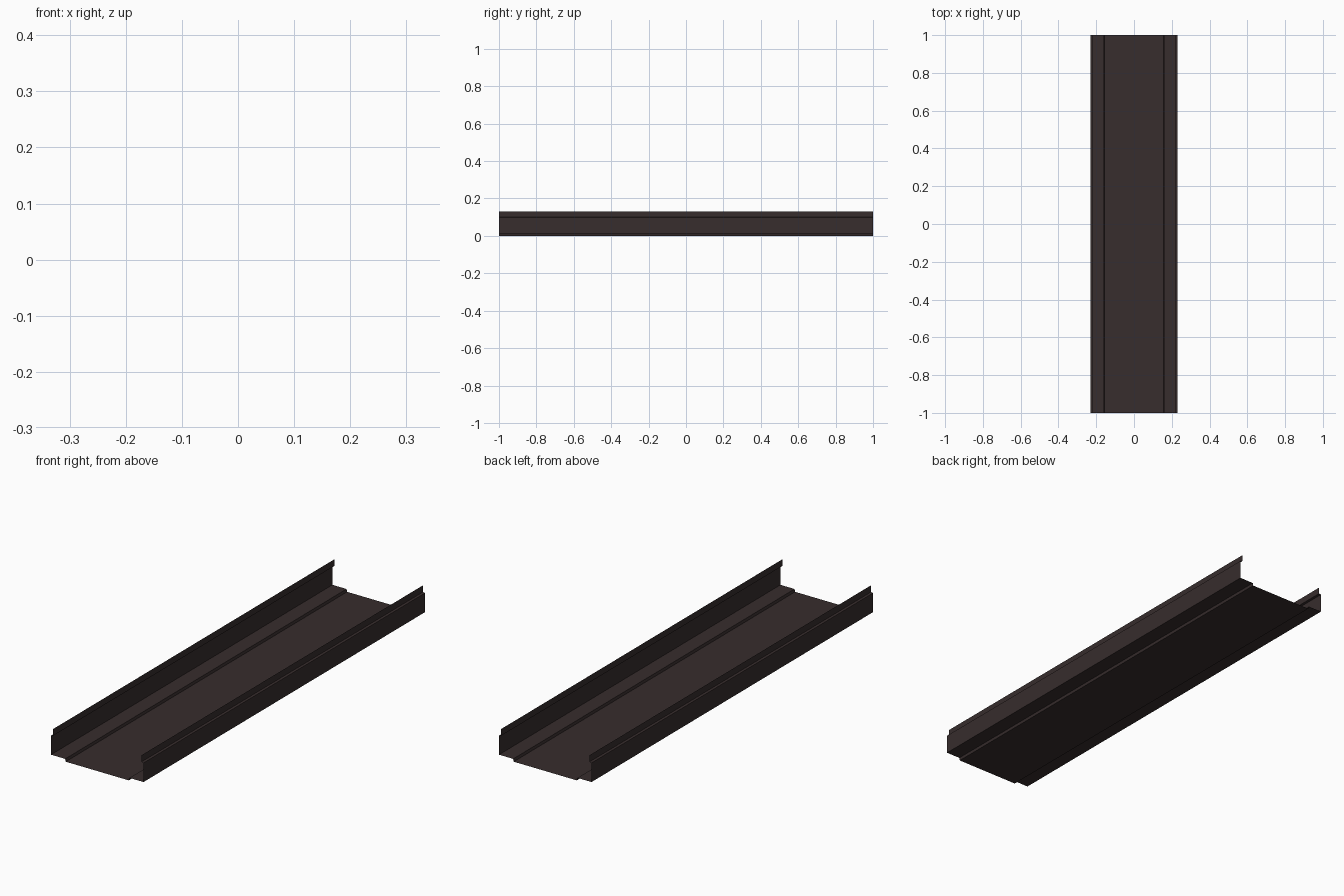
import bpy

if "Cube" in bpy.data.objects:
    bpy.data.objects.remove(bpy.data.objects["Cube"])

LENGTH = 2.0

# single flat colour
metal = bpy.data.materials.new("dark brown metal")
metal.diffuse_color = (0.038, 0.026, 0.026, 1.0)
metal.use_nodes = True
metal.node_tree.nodes["Principled BSDF"].inputs["Base Color"].default_value = metal.diffuse_color


def folded_sheet(name, profile):
    """Sweep an open x/z profile along y into a zero-thickness sheet."""
    n = len(profile)
    verts = [(x, y, z) for y in (-LENGTH / 2, LENGTH / 2) for x, z in profile]
    faces = [(i, i + 1, n + i + 1, n + i) for i in range(n - 1)]
    mesh = bpy.data.meshes.new(name)
    mesh.from_pydata(verts, [], faces)
    mesh.materials.append(metal)
    obj = bpy.data.objects.new(name, mesh)
    bpy.context.collection.objects.link(obj)
    return obj


# recessed centre of the tray
folded_sheet("tray_floor", [(-0.157, 0.0), (0.157, 0.0)])

# step, shoulder, side wall and inset upper lip; mirrored to the other side
side = folded_sheet("tray_side", [
    (0.157, 0.0), (0.16, 0.012),
    (0.23, 0.012), (0.23, 0.098),
    (0.22, 0.10), (0.22, 0.13),
])
mirror = side.modifiers.new("other side", 'MIRROR')
mirror.use_axis[0] = True
mirror.use_mirror_merge = False
